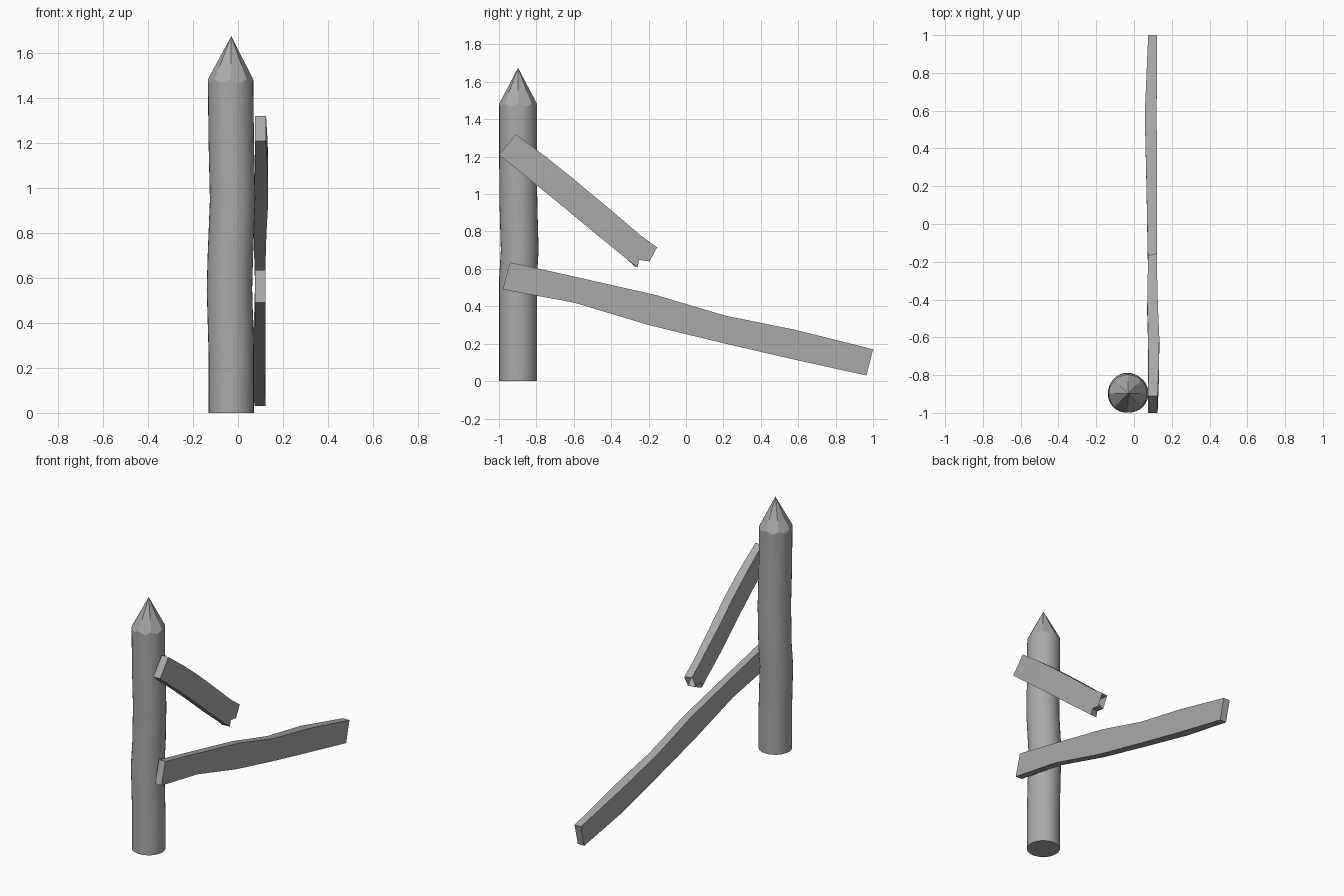
import bpy, bmesh, math
from math import sin, cos, pi

cube = bpy.data.objects.get("Cube")
if cube:
    bpy.data.objects.remove(cube, do_unlink=True)

wood = bpy.data.materials.new("weathered grey wood")
wood.use_nodes = True
GREY = (0.4, 0.4, 0.4, 1)
wood.diffuse_color = GREY
wood.node_tree.nodes["Principled BSDF"].inputs["Base Color"].default_value = GREY


def finish(name, bm, angle):
    bmesh.ops.recalc_face_normals(bm, faces=bm.faces)
    mesh = bpy.data.meshes.new(name)
    bm.to_mesh(mesh)
    bm.free()
    obj = bpy.data.objects.new(name, mesh)
    bpy.context.collection.objects.link(obj)
    mesh.materials.append(wood)
    bpy.ops.object.select_all(action="DESELECT")
    obj.select_set(True)
    bpy.context.view_layer.objects.active = obj
    bpy.ops.object.shade_smooth_by_angle(angle=math.radians(angle))


def bridge(bm, a, b):
    n = len(a)
    for i in range(n):
        bm.faces.new((a[i], a[(i + 1) % n], b[(i + 1) % n], b[i]))


def make_post():
    """Slightly crooked round stake with a sharpened tip."""
    bm = bmesh.new()
    sides, radius, cx, cy = 32, 0.101, -0.03, -0.898
    # height, drift in x, drift in y
    levels = [(0, 0, 0), (0.27, 0, 0), (0.55, -0.008, 0), (0.7, -0.004, 0.009),
              (0.95, 0.006, 0.002), (1.2, 0, 0), (1.475, -0.003, 0)]
    rings = []
    for z, dx, dy in levels:
        ring = []
        for i in range(sides):
            a = 2 * pi * i / sides
            lift = 0.008 * cos(8 * a) if z > 1.4 else 0
            ring.append(bm.verts.new((cx + dx + radius * cos(a),
                                      cy + dy + radius * sin(a), z + lift)))
        rings.append(ring)
    for a, b in zip(rings, rings[1:]):
        bridge(bm, a, b)
    bm.faces.new(rings[0])
    tip = bm.verts.new((cx, cy, 1.675))
    top = rings[-1]
    for i in range(sides):
        bm.faces.new((top[i], top[(i + 1) % sides], tip))
    finish("post", bm, 25)


def make_board(name, stations, teeth=()):
    """Board swept through stations: top y, z, bottom y, z, inner x, outer x."""
    bm = bmesh.new()
    rings = [[bm.verts.new(p) for p in ((xi, ty, tz), (xo, ty, tz), (xo, by, bz), (xi, by, bz))]
             for ty, tz, by, bz, xi, xo in stations]
    for a, b in zip(rings, rings[1:]):
        bridge(bm, a, b)
    bm.faces.new(rings[0])
    end = rings[-1]
    if teeth:
        # splintered end: zigzag outline with the inner side set back a little
        xi, xo = stations[-1][4:]
        inner = [end[0]] + [bm.verts.new((xi, y - 0.012, z + 0.004)) for y, z in teeth] + [end[3]]
        outer = [end[1]] + [bm.verts.new((xo, y, z)) for y, z in teeth] + [end[2]]
        caps = [bm.faces.new(inner), bm.faces.new(outer)]
        for i in range(len(inner) - 1):
            bm.faces.new((inner[i], inner[i + 1], outer[i + 1], outer[i]))
        bmesh.ops.triangulate(bm, faces=caps)
    else:
        bm.faces.new(end)
    finish(name, bm, 20)


make_post()

make_board("lower_rail", [
    (-0.94, 0.635, -0.98, 0.49, 0.075, 0.122),
    (-0.58, 0.555, -0.60, 0.42, 0.075, 0.122),
    (-0.16, 0.46, -0.20, 0.30, 0.073, 0.122),
    (0.21, 0.35, 0.19, 0.205, 0.066, 0.122),
    (0.58, 0.275, 0.58, 0.115, 0.057, 0.12),
    (1.0, 0.17, 0.965, 0.03, 0.075, 0.122)])

make_board("broken_upper_rail", [
    (-0.91, 1.32, -1.0, 1.21, 0.075, 0.125),
    (-0.75, 1.2, -0.82, 1.065, 0.076, 0.132),
    (-0.6, 1.08, -0.66, 0.935, 0.075, 0.134),
    (-0.42, 0.93, -0.48, 0.785, 0.07, 0.126),
    (-0.25, 0.785, -0.32, 0.655, 0.073, 0.122)],
    teeth=[(-0.155, 0.715), (-0.22, 0.72), (-0.235, 0.69), (-0.195, 0.64),
           (-0.25, 0.648), (-0.26, 0.608)])
